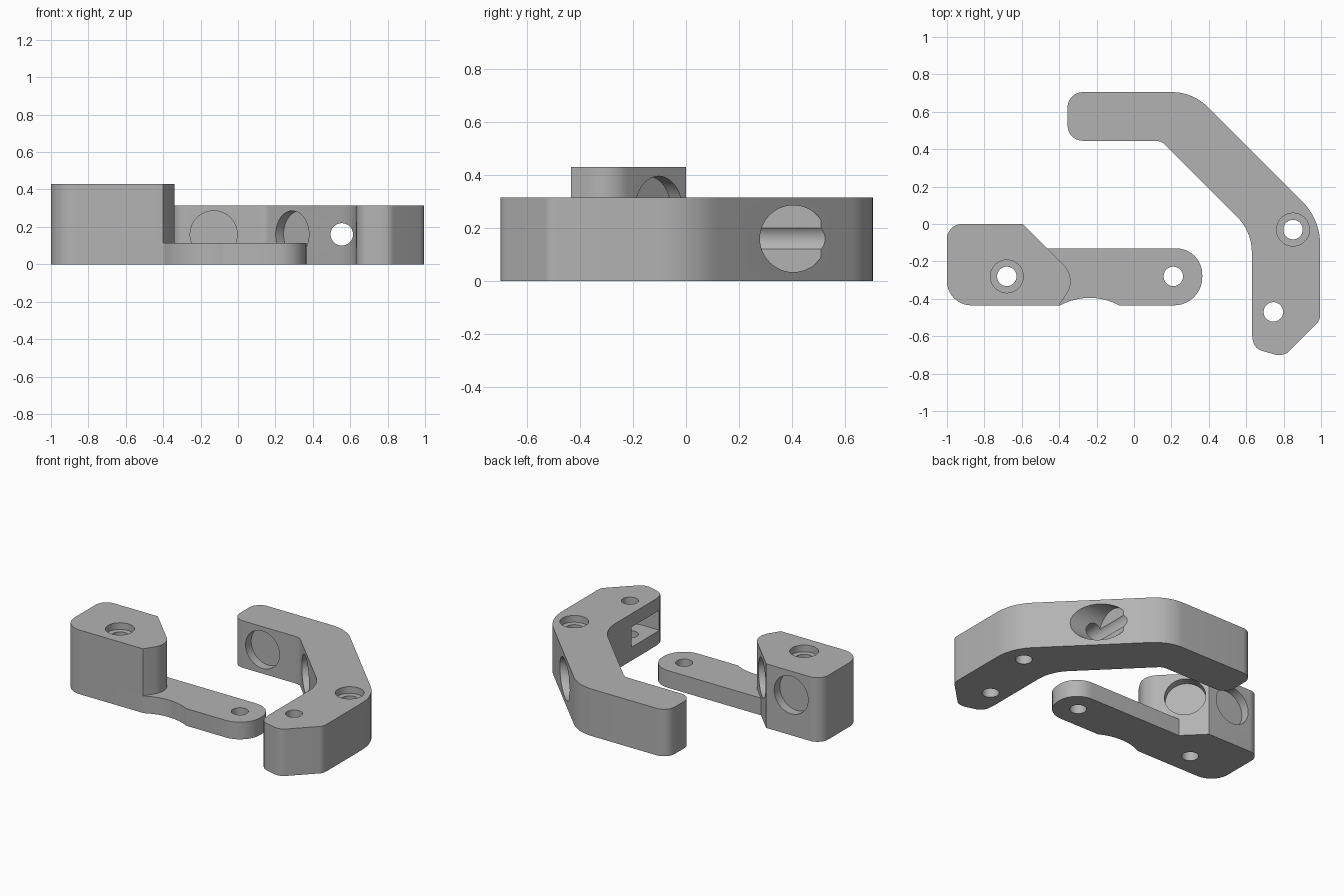
import bpy, bmesh, math
from mathutils import Vector, Matrix

if "Cube" in bpy.data.objects:
    bpy.data.objects.remove(bpy.data.objects["Cube"], do_unlink=True)

grey = bpy.data.materials.new("plain grey")
grey.use_nodes = True
grey.diffuse_color = (0.45, 0.45, 0.45, 1)
grey.node_tree.nodes["Principled BSDF"].inputs["Base Color"].default_value = (0.45, 0.45, 0.45, 1)


def rounded(corners, steps=10):
    """Outline with each (x, y, radius) corner filleted."""
    out = []
    for i, (x, y, r) in enumerate(corners):
        p = Vector((x, y))
        if not r:
            out.append(p)
            continue
        a = (Vector(corners[i - 1][:2]) - p).normalized()
        b = (Vector(corners[(i + 1) % len(corners)][:2]) - p).normalized()
        half = a.angle(b) / 2
        centre = p + (a + b).normalized() * r / math.sin(half)
        start = p + a * r / math.tan(half) - centre
        end = p + b * r / math.tan(half) - centre
        sweep = math.pi - 2 * half
        for k in range(steps + 1):
            t = k / steps
            out.append(centre + (start * math.sin((1 - t) * sweep)
                                 + end * math.sin(t * sweep)) / math.sin(sweep))
    return out


def make_object(name, bm):
    bmesh.ops.recalc_face_normals(bm, faces=bm.faces)
    mesh = bpy.data.meshes.new(name)
    bm.to_mesh(mesh)
    bm.free()
    mesh.materials.append(grey)
    obj = bpy.data.objects.new(name, mesh)
    bpy.context.collection.objects.link(obj)
    return obj


def slab(name, corners, z0, z1):
    bm = bmesh.new()
    face = bm.faces.new([bm.verts.new((p.x, p.y, z0)) for p in rounded(corners)])
    top = bmesh.ops.extrude_face_region(bm, geom=[face])["geom"]
    bmesh.ops.translate(bm, vec=(0, 0, z1 - z0),
                        verts=[v for v in top if isinstance(v, bmesh.types.BMVert)])
    return make_object(name, bm)


def rod(start, end, radius, sides=48):
    start, end = Vector(start), Vector(end)
    axis = end - start
    turn = axis.to_track_quat('Z', 'Y').to_matrix().to_4x4()
    bm = bmesh.new()
    bmesh.ops.create_cone(bm, cap_ends=True, segments=sides, radius1=radius, radius2=radius,
                          depth=axis.length, matrix=Matrix.Translation((start + end) / 2) @ turn)
    return make_object("cutter", bm)


def combine(obj, other, operation='DIFFERENCE'):
    mod = obj.modifiers.new("combine", 'BOOLEAN')
    mod.operation, mod.solver, mod.object = operation, 'EXACT', other
    bpy.context.view_layer.update()
    graph = bpy.context.evaluated_depsgraph_get()
    mesh = bpy.data.meshes.new_from_object(obj.evaluated_get(graph))
    obj.modifiers.clear()
    obj.data = mesh
    bpy.data.objects.remove(other, do_unlink=True)


def pin_hole(obj, x, y, top=None):
    """Vertical through hole, with a shallow counterbore when top is given."""
    combine(obj, rod((x, y, -0.1), (x, y, 0.6), 0.052))
    if top:
        combine(obj, rod((x, y, top - 0.045), (x, y, top + 0.1), 0.088))


def round_pocket(obj, centre, normal, depth=0.06):
    centre, normal = Vector(centre), Vector(normal).normalized()
    combine(obj, rod(centre - normal * depth, centre + normal * 0.05, 0.126))


# Lever: tall head block with a thin arm
lever = slab("lever_head", [(-1, 0, 0.08), (-0.595, 0, 0), (-0.305, -0.29, 0.12),
                            (-0.4, -0.435, 0), (-1, -0.435, 0.13)], 0, 0.43)
arm = slab("lever_arm", [(-0.6, -0.13, 0), (0.365, -0.13, 0.14),
                         (0.365, -0.435, 0.15), (-0.6, -0.435, 0)], 0, 0.115)
combine(arm, rod((-0.237, -0.723, -0.1), (-0.237, -0.723, 0.3), 0.328, 128))
combine(lever, arm, 'UNION')
lever.name = "lever"
pin_hole(lever, -0.68, -0.28, 0.43)
pin_hole(lever, 0.21, -0.28)
round_pocket(lever, (-0.78, 0, 0.27), (0, 1, 0))
round_pocket(lever, (-0.492, -0.103, 0.27), (1, 1, 0))

# Angled bracket
bracket = slab("angled_bracket", [
    (-0.355, 0.705, 0.08), (0.315, 0.705, 0.27), (0.995, 0.025, 0.32), (0.995, -0.515, 0.07),
    (0.81, -0.7, 0.07), (0.76, -0.7, 0.05), (0.64, -0.665, 0.07), (0.63, -0.58, 0),
    (0.63, -0.04, 0.27), (0.145, 0.445, 0.07), (-0.355, 0.445, 0.08)], 0, 0.315)
pin_hole(bracket, 0.85, -0.03, 0.315)
pin_hole(bracket, 0.745, -0.47)
round_pocket(bracket, (-0.13, 0.445, 0.16), (0, -1, 0))
round_pocket(bracket, (0.29, 0.3, 0.16), (-1, -1, 0))

# Pivot slot in the inner side of the bracket
combine(bracket, slab("cutter", [(0.5, -0.32, 0), (0.89, -0.32, 0.14),
                                 (0.89, -0.62, 0.14), (0.5, -0.62, 0)], 0.09, 0.225))

# Screw hole with a head recess in the outer slope
combine(bracket, rod((0.555, -0.3, 0.16), (0.555, 0.9, 0.16), 0.06))
combine(bracket, rod((0.51, 0.405, 0.16), (1.1, 0.405, 0.16), 0.126))

# Smooth curved walls, keep sharp edges
for obj in (lever, bracket):
    bpy.ops.object.select_all(action='DESELECT')
    obj.select_set(True)
    bpy.context.view_layer.objects.active = obj
    bpy.ops.object.shade_smooth_by_angle(angle=math.radians(30))
